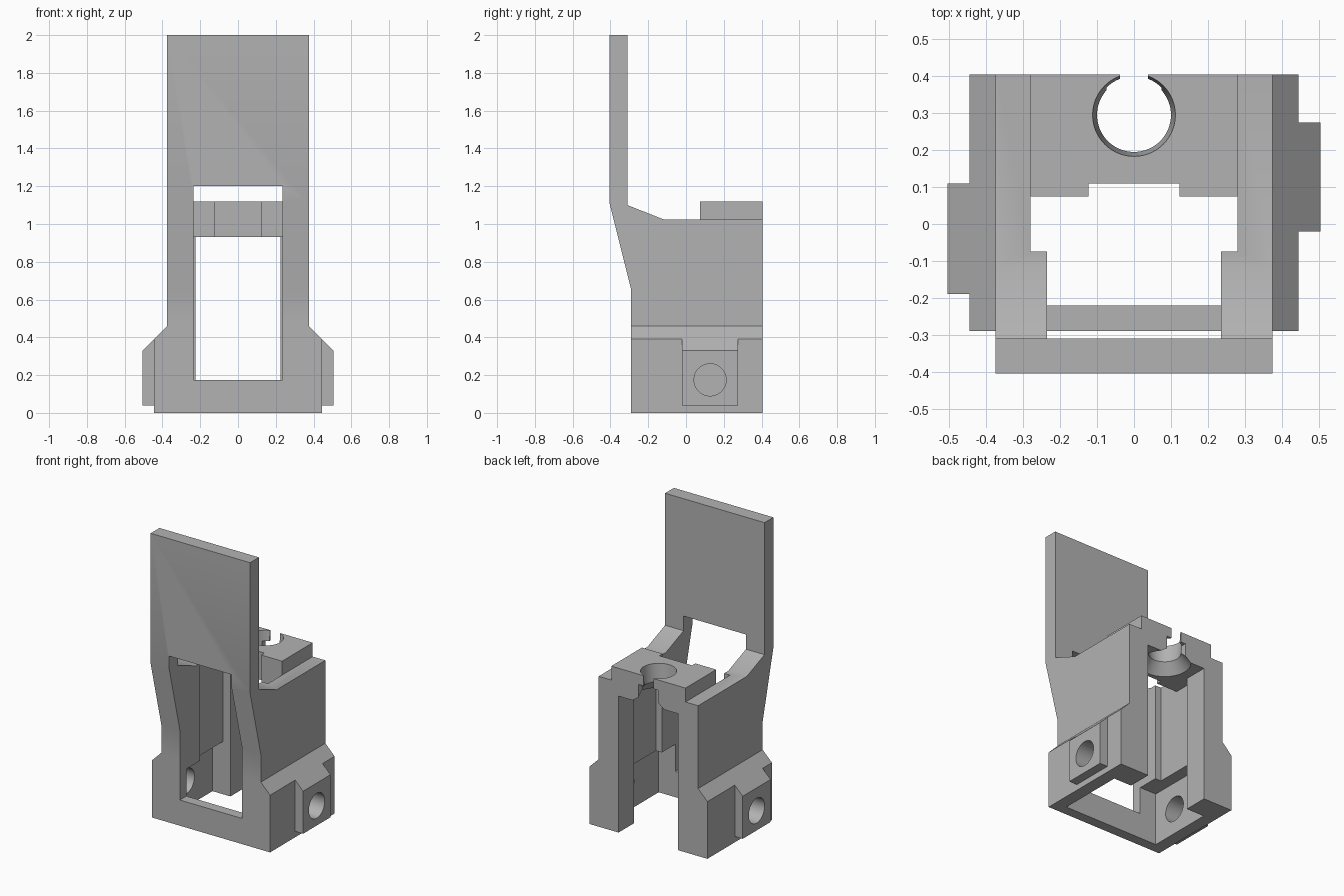
import bpy, bmesh, math
from mathutils import Vector

if "Cube" in bpy.data.objects:
    bpy.data.objects.remove(bpy.data.objects["Cube"])

grey = bpy.data.materials.new("plain_grey")
grey.use_nodes = True
grey.diffuse_color = (0.45, 0.45, 0.45, 1)
bsdf = next(n for n in grey.node_tree.nodes if n.type == 'BSDF_PRINCIPLED')
bsdf.inputs["Base Color"].default_value = grey.diffuse_color


def add(name, bm):
    bmesh.ops.recalc_face_normals(bm, faces=bm.faces)
    mesh = bpy.data.meshes.new(name)
    bm.to_mesh(mesh)
    bm.free()
    mesh.materials.append(grey)
    ob = bpy.data.objects.new(name, mesh)
    bpy.context.collection.objects.link(ob)
    return ob


def prism(name, pts, axis, lo, hi):
    """Extrude a profile along x (points are y, z) or along y (points are x, z)."""
    bm = bmesh.new()
    place = (lambda a, b: (lo, a, b)) if axis == 'x' else (lambda a, b: (a, lo, b))
    face = bm.faces.new([bm.verts.new(place(*p)) for p in pts])
    new = bmesh.ops.extrude_face_region(bm, geom=[face])["geom"]
    shift = Vector((hi - lo, 0, 0)) if axis == 'x' else Vector((0, hi - lo, 0))
    bmesh.ops.translate(bm, vec=shift, verts=[v for v in new if isinstance(v, bmesh.types.BMVert)])
    return add(name, bm)


def box(name, x0, x1, y0, y1, z0, z1):
    return prism(name, [(x0, z0), (x1, z0), (x1, z1), (x0, z1)], 'y', y0, y1)


def cone(name, loc, r0, r1, depth, sideways=False):
    bm = bmesh.new()
    bmesh.ops.create_cone(bm, cap_ends=True, segments=64, radius1=r0, radius2=r1, depth=depth)
    ob = add(name, bm)
    if sideways:
        ob.rotation_euler.y = math.pi / 2
    ob.location = loc
    return ob


def combine(target, tool, operation):
    mod = target.modifiers.new(tool.name, 'BOOLEAN')
    mod.operation, mod.solver, mod.object = operation, 'EXACT', tool
    bpy.context.view_layer.update()
    bpy.context.view_layer.objects.active = target
    bpy.ops.object.modifier_apply(modifier=mod.name)
    bpy.data.objects.remove(tool)


FRONT, BACK = -0.29, 0.405

# Body and tall plate, as one side profile
bracket = prism("mount_bracket", [
    (FRONT, 0), (BACK, 0), (BACK, 1.025), (-0.12, 1.025), (-0.31, 1.10),
    (-0.31, 2), (-0.405, 2), (-0.405, 1.11), (FRONT, 0.65)], 'x', -0.375, 0.375)

# Wide foot with sloping shoulders
half = [(0.445, 0), (0.445, 0.39), (0.375, 0.46)]
foot = half + [(-x, z) for x, z in reversed(half)]
combine(bracket, prism("foot", foot, 'y', FRONT, BACK), 'UNION')

# Side bosses, staggered in depth
bosses = [(-1, -0.19, 0.11), (1, -0.02, 0.275)]
for side, y0, y1 in bosses:
    pts = [(0.38, 0.04), (0.505, 0.04), (0.505, 0.33), (0.38, 0.455)]
    combine(bracket, prism("boss", [(side * x, z) for x, z in pts], 'y', y0, y1), 'UNION')

# Raised clamp block
combine(bracket, box("clamp_block", -0.28, 0.28, 0.075, BACK, 0.95, 1.12), 'UNION')

# Hollows: window, channel, lower chamber, rear opening, notch
cutters = [
    box("window", -0.235, 0.235, -0.6, 0, 0.175, 1.2),
    box("channel", -0.28, 0.28, -0.075, 0.24, 0.3, 0.93),
    box("top_opening", -0.28, 0.28, -0.075, 0.075, 0.8, 1.4),
    box("block_notch", -0.123, 0.123, 0, 0.11, 0.8, 1.4),
    box("lower_chamber", -0.36, 0.36, -0.22, 0.24, -0.1, 0.36),
    box("rear_opening", -0.225, 0.225, 0.1, 0.6, -0.1, 0.93),
    # Round seat with a slot at the back
    cone("seat", (0, 0.295, 1.03), 0.093, 0.113, 0.2),
    cone("seat_flare", (0, 0.295, 0.96), 0.17, 0.1, 0.08),
    box("seat_slot", -0.075, 0.075, 0.33, 0.6, 0.9, 1.05),
    box("seat_gap", -0.038, 0.038, 0.36, 0.6, 0.9, 1.4),
]
# Cross holes through the bosses
for side, y0, y1 in bosses:
    cutters.append(cone("boss_hole", (side * 0.45, (y0 + y1) / 2, 0.175), 0.085, 0.085, 0.3, True))
for cutter in cutters:
    combine(bracket, cutter, 'DIFFERENCE')

bpy.ops.object.select_all(action='DESELECT')
bracket.select_set(True)
bpy.context.view_layer.objects.active = bracket
bpy.ops.object.shade_smooth_by_angle(angle=math.radians(25))
